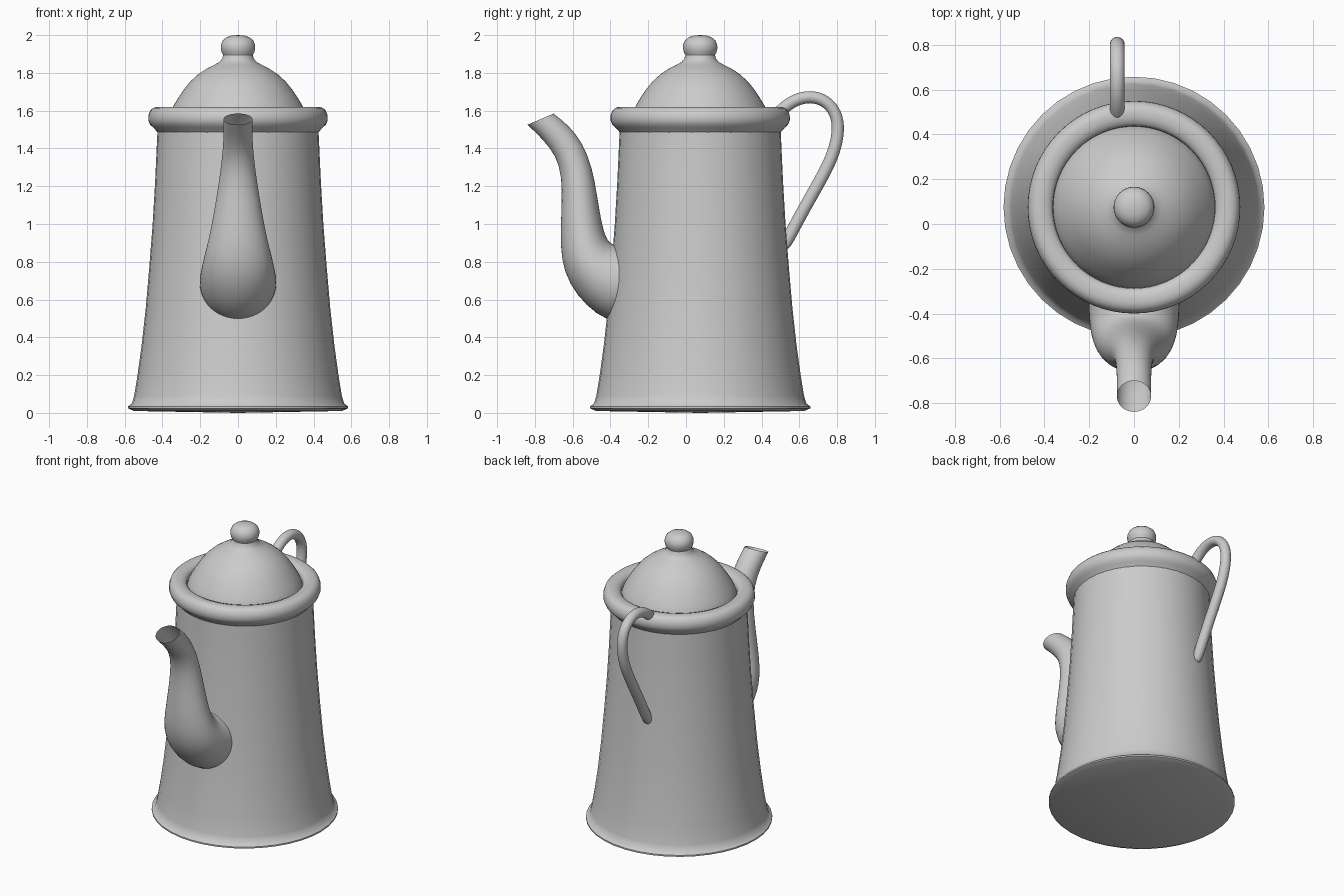
import bpy, bmesh, math

cube = bpy.data.objects.get("Cube")
if cube:
    bpy.data.objects.remove(cube, do_unlink=True)

AXIS_Y = 0.075  # centre line of the pot

grey = bpy.data.materials.new("plain grey")
grey.use_nodes = True
colour = (0.6, 0.6, 0.6, 1)
grey.diffuse_color = colour
grey.node_tree.nodes["Principled BSDF"].inputs["Base Color"].default_value = colour


def loft(name, rings, angle=40, closed=False, caps=False, subdiv=0):
    """Skin a list of rings of points, each with the same count."""
    bm = bmesh.new()
    loops = [[bm.verts.new(p) for p in ring] for ring in rings]
    pairs = list(zip(loops, loops[1:]))
    if closed:
        pairs.append((loops[-1], loops[0]))
    n = len(loops[0])
    for a, b in pairs:
        for i in range(n):
            j = (i + 1) % n
            bm.faces.new((a[i], a[j], b[j], b[i]))
    if caps:
        bm.faces.new(loops[0])
        bm.faces.new(loops[-1])
    bmesh.ops.remove_doubles(bm, verts=bm.verts, dist=0.0005)
    bmesh.ops.recalc_face_normals(bm, faces=bm.faces)
    mesh = bpy.data.meshes.new(name)
    bm.to_mesh(mesh)
    bm.free()
    mesh.materials.append(grey)
    ob = bpy.data.objects.new(name, mesh)
    bpy.context.collection.objects.link(ob)
    if subdiv:
        mod = ob.modifiers.new("Smooth", "SUBSURF")
        mod.levels = mod.render_levels = subdiv
    bpy.ops.object.select_all(action="DESELECT")
    ob.select_set(True)
    bpy.context.view_layer.objects.active = ob
    bpy.ops.object.shade_smooth_by_angle(angle=math.radians(angle))
    return ob


def lathe(name, profile, sides, **options):
    """Turn a (radius, height) profile about the pot's centre line."""
    turns = [2 * math.pi * i / sides for i in range(sides)]
    rings = [[(r * math.cos(t), AXIS_Y + r * math.sin(t), z) for t in turns]
             for r, z in profile]
    return loft(name, rings, **options)


# Flared body with a turned-out foot
lathe("body", [(0, 0), (0.55, 0.01), (0.583, 0.024), (0.583, 0.034),
               (0.562, 0.05), (0.55, 0.09), (0.532, 0.2), (0.51, 0.36),
               (0.488, 0.56), (0.469, 0.78), (0.452, 1.0), (0.439, 1.22),
               (0.427, 1.48), (0.425, 1.55)], 40)

# Rolled rim
lathe("rim", [(0.425, 1.485), (0.43, 1.49), (0.448, 1.51), (0.465, 1.525),
              (0.475, 1.55), (0.474, 1.575), (0.465, 1.6), (0.45, 1.614),
              (0.43, 1.62), (0.4, 1.619), (0.375, 1.61), (0.363, 1.595),
              (0.36, 1.56), (0.38, 1.5)], 64, closed=True)

# Domed lid
lathe("lid", [(0.362, 1.57), (0.353, 1.6), (0.34, 1.628), (0.318, 1.665),
              (0.288, 1.71), (0.252, 1.755), (0.21, 1.793), (0.165, 1.823),
              (0.125, 1.843), (0.098, 1.858), (0.084, 1.875), (0.078, 1.895)], 64)

# Knob on the lid
lathe("lid_knob", [(0.076, 1.88), (0.078, 1.895), (0.086, 1.908), (0.091, 1.93),
                   (0.09, 1.95), (0.08, 1.973), (0.06, 1.989),
                   (0.032, 1.998), (0, 2.0)], 48, angle=60)

# Curved spout: outer point (y, z), inner point (y, z), half width
sections = [
    (-0.33, 0.485, -0.30, 0.895, 0.205), (-0.42, 0.485, -0.34, 0.895, 0.205),
    (-0.53, 0.565, -0.38, 0.89, 0.2), (-0.62, 0.68, -0.40, 0.9, 0.188),
    (-0.662, 0.81, -0.425, 0.93, 0.168), (-0.665, 0.95, -0.447, 1.01, 0.143),
    (-0.659, 1.1, -0.47, 1.15, 0.117), (-0.657, 1.25, -0.495, 1.3, 0.094),
    (-0.688, 1.36, -0.547, 1.43, 0.08), (-0.757, 1.447, -0.617, 1.52, 0.077),
    (-0.84, 1.525, -0.70, 1.585, 0.077)]
spout = []
for oy, oz, iy, iz, w in sections:
    ring = []
    for k in range(24):
        t = 2 * math.pi * k / 24
        c = (1 + math.cos(t)) / 2
        ring.append((w * math.sin(t), iy + (oy - iy) * c, iz + (oz - iz) * c))
    spout.append(ring)
loft("spout", spout, angle=60, subdiv=1)

# Looped handle: a round tube along a smooth path
path = [(0.46, 1.55), (0.51, 1.612), (0.58, 1.66), (0.66, 1.678), (0.74, 1.655),
        (0.795, 1.59), (0.81, 1.5), (0.785, 1.38), (0.73, 1.265),
        (0.65, 1.125), (0.57, 0.98), (0.51, 0.86)]
tube = []
for i, (y, z) in enumerate(path):
    (ay, az), (by, bz) = path[max(i - 1, 0)], path[min(i + 1, len(path) - 1)]
    length = math.hypot(by - ay, bz - az)
    ny, nz = -(bz - az) / length, (by - ay) / length
    ring = []
    for k in range(16):
        t = 2 * math.pi * k / 16
        s = 0.034 * math.cos(t)
        ring.append((-0.075 + 0.034 * math.sin(t), y + ny * s, z + nz * s))
    tube.append(ring)
loft("handle", tube, angle=60, caps=True, subdiv=2)
